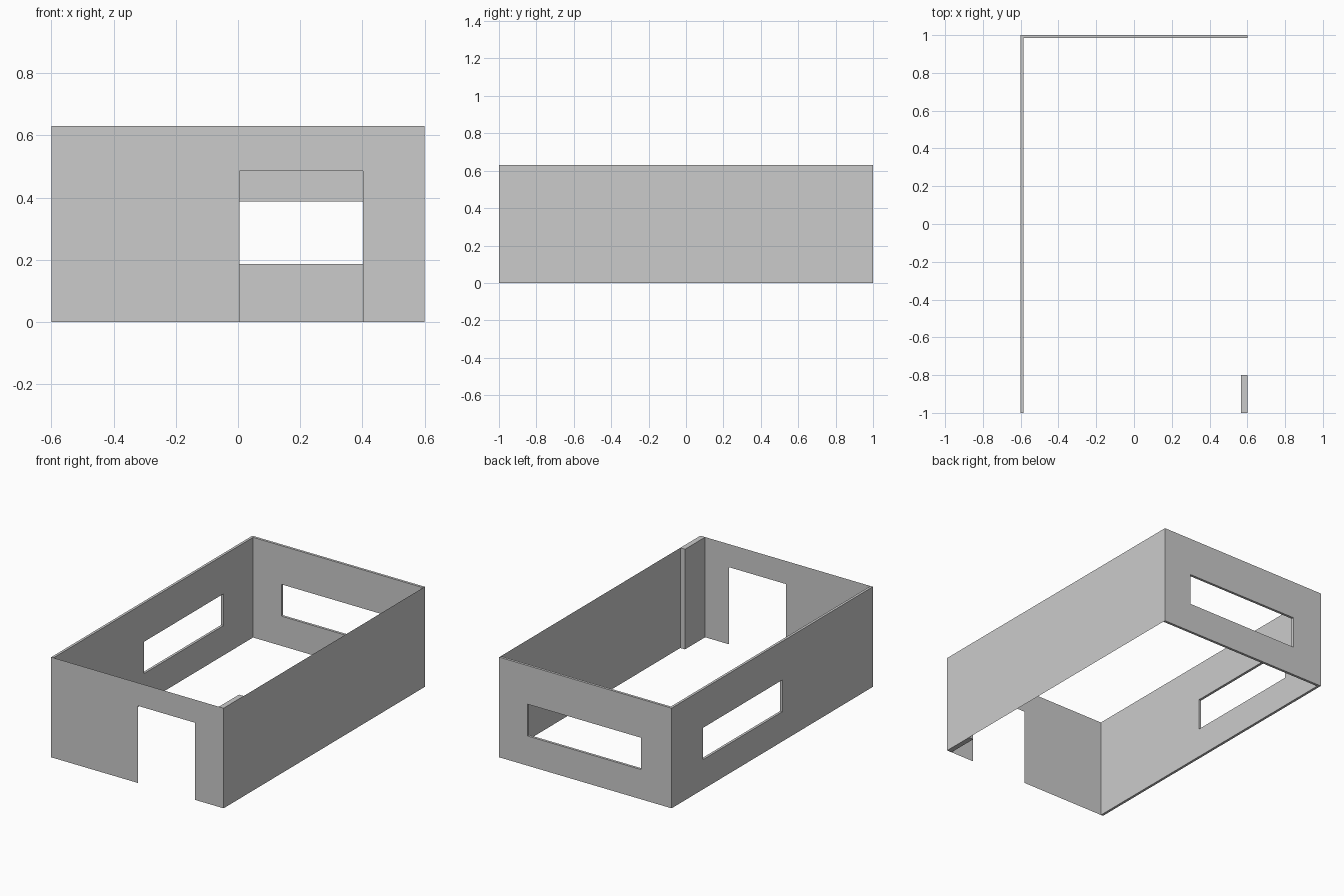
import bpy, bmesh
from mathutils import Vector

if "Cube" in bpy.data.objects:
    bpy.data.objects.remove(bpy.data.objects["Cube"])

W, L, H, T = 0.6, 1.0, 0.63, 0.016   # half width, half length, height, wall thickness


def finish(name, bm):
    bmesh.ops.recalc_face_normals(bm, faces=bm.faces[:])
    mesh = bpy.data.meshes.new(name)
    bm.to_mesh(mesh)
    bm.free()
    obj = bpy.data.objects.new(name, mesh)
    bpy.context.collection.objects.link(obj)
    return obj


def wall(name, place, us, zs, hole=None, inward=None):
    """Panel split into cells along us and zs; one cell may be left open."""
    bm = bmesh.new()
    grid = [[bm.verts.new(place(u, z)) for z in zs] for u in us]
    for i in range(len(us) - 1):
        for j in range(len(zs) - 1):
            if (i, j) != hole:
                bm.faces.new((grid[i][j], grid[i + 1][j],
                              grid[i + 1][j + 1], grid[i][j + 1]))
    if hole:
        for v in [v for v in bm.verts if not v.link_faces]:
            bm.verts.remove(v)
    if inward:
        # Thick wall: keep the outer sheet and add an inner sheet with rims
        ret = bmesh.ops.extrude_face_region(bm, geom=bm.faces[:], use_keep_orig=True)
        verts = [g for g in ret["geom"] if isinstance(g, bmesh.types.BMVert)]
        bmesh.ops.translate(bm, verts=verts, vec=Vector(inward))
    return finish(name, bm)


# Window heights shared by both window walls
sill_heights = [0, 0.187, 0.387, H]

# Thick walls with windows
wall("left_wall", lambda u, z: (-W, u, z), [-L, -0.10, 0.69, L],
     sill_heights, (1, 1), (T, 0, 0))
wall("back_wall", lambda u, z: (u, L, z), [-W + T, -0.388, 0.402, W],
     sill_heights, (1, 1), (0, -T, 0))

# Thin sheet walls: front with doorway, plain right side
wall("front_wall", lambda u, z: (u, -L, z), [-W, 0.005, 0.402, W],
     [0, 0.485, H], (1, 0))
wall("right_wall", lambda u, z: (W, u, z), [-L, L], [0, H])

# Pillar in the front right corner
bm = bmesh.new()
bmesh.ops.create_cube(bm, size=1)
bmesh.ops.scale(bm, vec=(0.033, 0.2, H), verts=bm.verts[:])
bmesh.ops.translate(bm, vec=(W - 0.0165, -L + 0.1, H / 2), verts=bm.verts[:])
finish("corner_pillar", bm)
